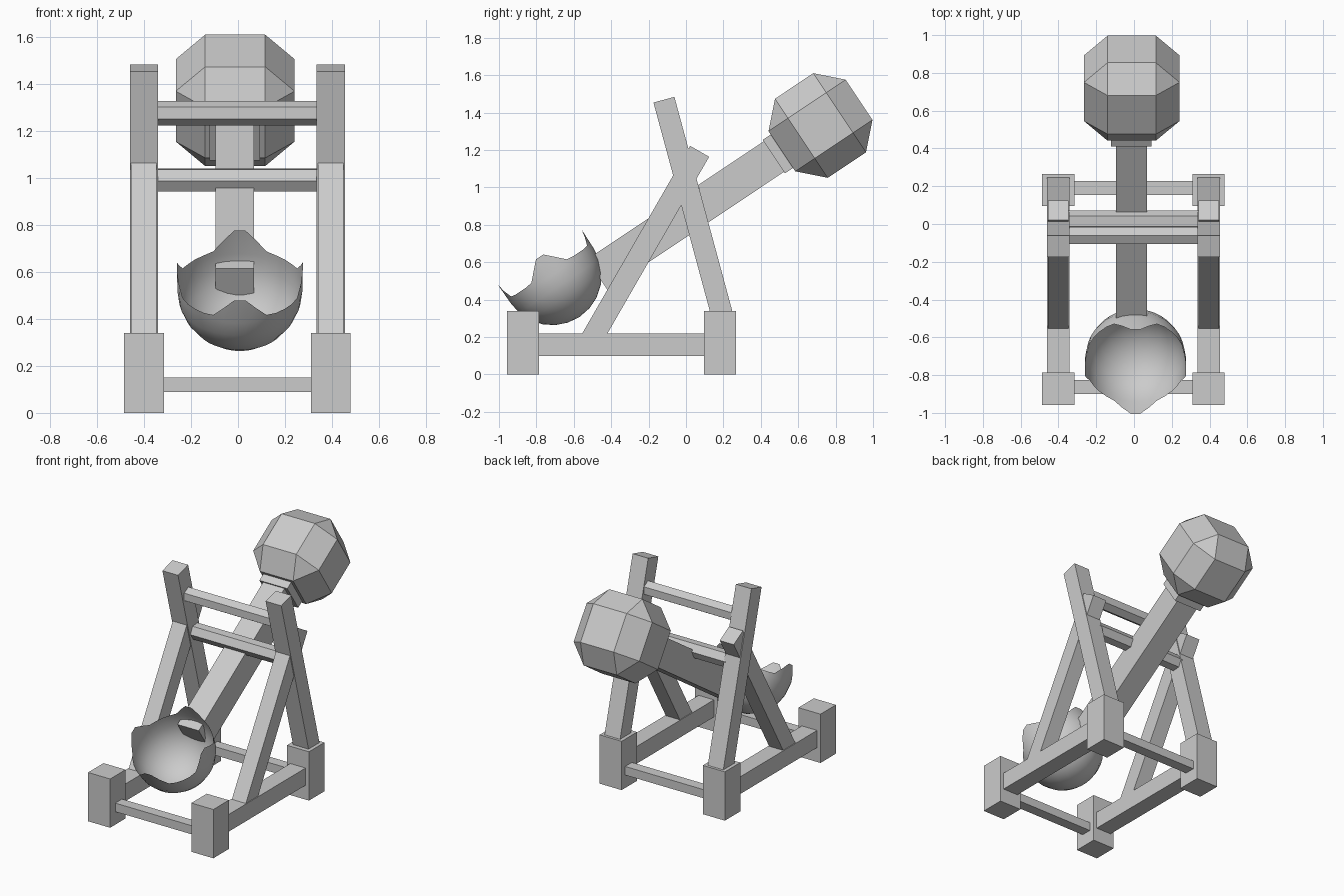
import bpy, bmesh, math
from math import radians, sin, cos, atan2, hypot
from mathutils import Matrix

if "Cube" in bpy.data.objects:
    bpy.data.objects.remove(bpy.data.objects["Cube"])

CX = -0.003                 # centre line of the frame
TILT = radians(33.7)        # slope of the throwing arm


def box(name, loc, size, rx=0.0):
    bpy.ops.mesh.primitive_cube_add(size=1, location=loc, rotation=(rx, 0, 0))
    ob = bpy.context.object
    ob.name = name
    ob.scale = size
    bpy.ops.object.transform_apply(location=False, rotation=False, scale=True)
    return ob


def beam(name, x, a, b, width, thick):
    """Square timber running between two (y, z) points."""
    dy, dz = b[0] - a[0], b[1] - a[1]
    return box(name, (x, (a[0] + b[0]) / 2, (a[1] + b[1]) / 2),
               (width, thick, hypot(dy, dz)), atan2(-dy, dz))


def hex_bar(name, y, z, r, turn):
    m = Matrix.Rotation(radians(turn), 4, 'X') @ Matrix.Rotation(radians(90), 4, 'Y')
    bpy.ops.mesh.primitive_cylinder_add(vertices=6, radius=r, depth=0.70,
                                        location=(CX, y, z), rotation=m.to_euler())
    bpy.context.object.name = name


# Side frames: corner posts, rails, leaning uprights and braces
for side, label in ((-1, "left"), (1, "right")):
    x = CX + side * 0.398
    box(label + "_front_post", (x, -0.872, 0.17), (0.17, 0.17, 0.34))
    box(label + "_rear_post", (x, 0.181, 0.17), (0.17, 0.17, 0.34))
    box(label + "_rail", (x, -0.345, 0.16), (0.118, 0.95, 0.12))
    beam(label + "_upright", x, (0.198, 0.30), (-0.118, 1.469), 0.12, 0.116)
    beam(label + "_brace", x, (-0.51, 0.18), (0.073, 1.193), 0.108, 0.117)

# Cross members
box("front_crossbar", (CX, -0.863, 0.12), (0.70, 0.074, 0.06))
box("rear_crossbar", (CX, 0.19, 0.12), (0.70, 0.074, 0.06))
hex_bar("upper_bar", -0.06, 1.277, 0.052, 30)
hex_bar("axle_bar", 0.018, 0.992, 0.055, 5)

# Throwing arm and collar under the weight
AX = -0.014
WY, WZ = 0.719, 1.331


def along(u):
    return (WY + u * cos(TILT), WZ + u * sin(TILT))


beam("throwing_arm", AX, (-0.475, 0.534), along(-0.2), 0.165, 0.196)
beam("weight_collar", AX, along(-0.30), along(-0.22), 0.215, 0.215)

# Counterweight: heavily chamfered cube
weight = box("counterweight", (-0.012, WY, WZ), (0.506, 0.496, 0.508), TILT)
bev = weight.modifiers.new("chamfer", 'BEVEL')
bev.width = 0.125
bev.segments = 1

# Bowl: open half sphere with four pointed rim tabs
R, SEG = 0.267, 36
rim_height = {5: 0.118, 15: 0.072, 25: 0.027, 35: 0.022, 45: 0.022}
bm = bmesh.new()
pole = bm.verts.new((0, 0, -R))
rings = []
for lat in (-75, -60, -45, -30, -15, 0, None):
    ring = []
    for i in range(SEG):
        deg = 5 + 10 * i
        d = deg % 90
        d = min(d, 90 - d)
        if lat is None:
            r, z = R + 0.002, rim_height[d]
        else:
            r, z = R * cos(radians(lat)), R * sin(radians(lat))
        ring.append(bm.verts.new((r * cos(radians(deg)), r * sin(radians(deg)), z)))
    rings.append(ring)
for i in range(SEG):
    j = (i + 1) % SEG
    bm.faces.new((pole, rings[0][j], rings[0][i]))
    for lo, hi in zip(rings, rings[1:]):
        bm.faces.new((lo[i], lo[j], hi[j], hi[i]))
mesh = bpy.data.meshes.new("bowl")
bm.to_mesh(mesh)
bm.free()
bowl = bpy.data.objects.new("bowl", mesh)
bowl.location = (0.008, -0.717, 0.53)
bowl.rotation_euler = (TILT, 0, 0)
bpy.context.collection.objects.link(bowl)
for p in mesh.polygons:
    p.use_smooth = True
